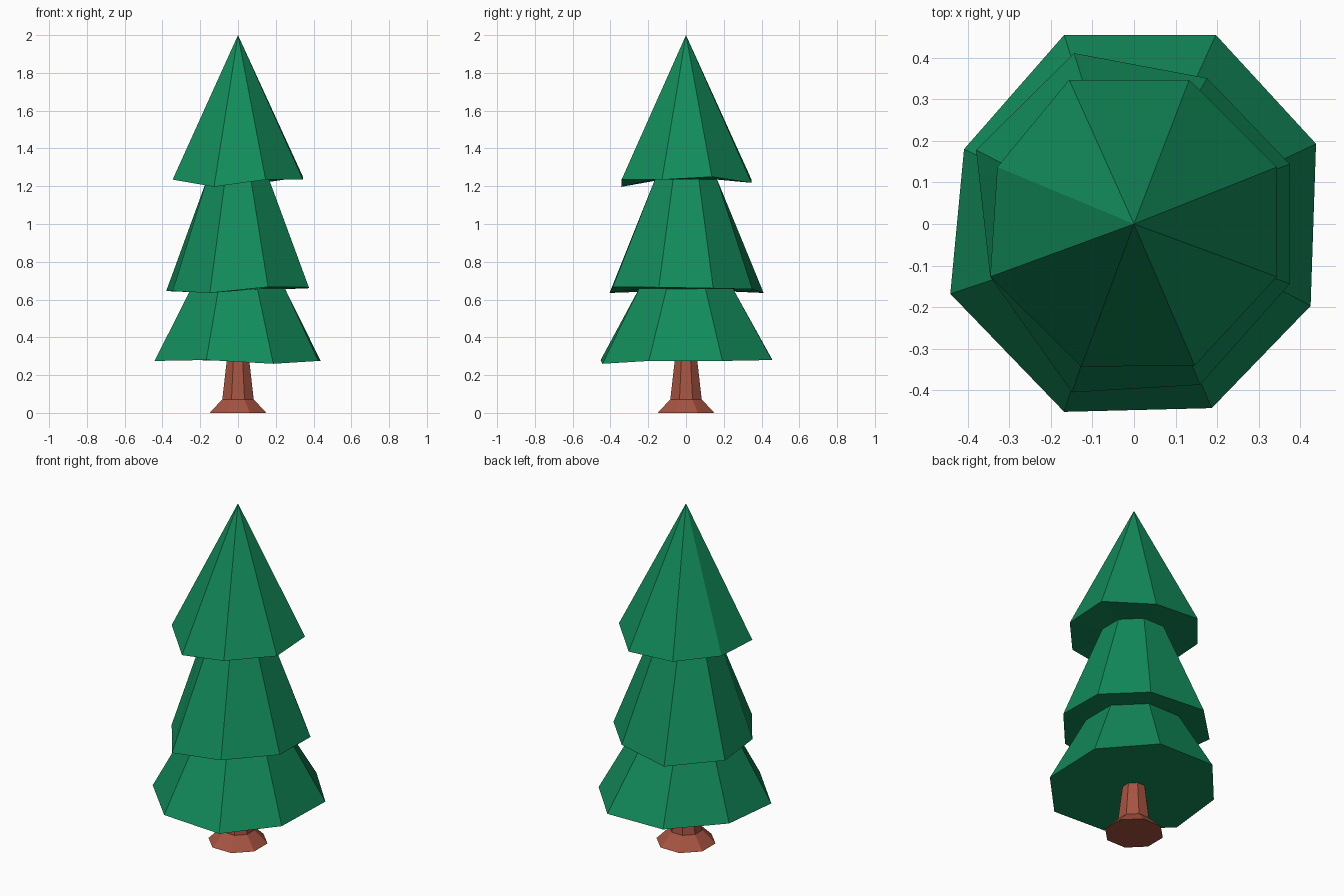
import bpy, bmesh, math

if "Cube" in bpy.data.objects:
    bpy.data.objects.remove(bpy.data.objects["Cube"])


def material(name, rgb):
    m = bpy.data.materials.new(name)
    m.diffuse_color = (*rgb, 1)
    m.use_nodes = True
    m.node_tree.nodes["Principled BSDF"].inputs["Base Color"].default_value = m.diffuse_color
    return m


def octagon(apothem, z):
    """Regular ring, clockwise from the back-left corner, flat side to the front."""
    r = apothem / math.cos(math.pi / 8)
    return [(r * math.cos(a), r * math.sin(a), z)
            for a in (math.radians(112.5 - 45 * i) for i in range(8))]


def loft(name, rings, mat, tip=None):
    """Bridge successive rings, closing the bottom and the top (or a pointed tip)."""
    bm = bmesh.new()
    loops = [[bm.verts.new(p) for p in ring] for ring in rings]
    for a, b in zip(loops, loops[1:]):
        for i in range(8):
            j = (i + 1) % 8
            bm.faces.new((a[i], a[j], b[j], b[i]))
    bm.faces.new(loops[0])
    if tip:
        t = bm.verts.new(tip)
        for i in range(8):
            bm.faces.new((loops[-1][i], loops[-1][(i + 1) % 8], t))
    else:
        bm.faces.new(loops[-1])
    bmesh.ops.recalc_face_normals(bm, faces=bm.faces)
    me = bpy.data.meshes.new(name)
    bm.to_mesh(me)
    bm.free()
    me.materials.append(mat)
    ob = bpy.data.objects.new(name, me)
    bpy.context.collection.objects.link(ob)
    return ob


green = material("pine green", (0.006, 0.26, 0.104))
brown = material("bark brown", (0.38, 0.088, 0.052))

# Irregular hand-cut rims of the three branch tiers
low_rim = [(-.168, .455, .285), (.197, .455, .28), (.438, .193, .275), (.425, -.197, .275),
           (.187, -.443, .26), (-.168, -.452, .28), (-.442, -.168, .275), (-.409, .18, .28)]
mid_rim = [(-.144, .411, .635), (.176, .351, .655), (.375, .144, .66), (.375, -.144, .665),
           (.159, -.387, .667), (-.149, -.405, .635), (-.346, -.127, .645), (-.38, .178, .645)]
top_rim = [(-.156, .347, 1.235), (.133, .347, 1.218), (.344, .137, 1.25), (.344, -.127, 1.235),
           (.146, -.341, 1.235), (-.127, -.343, 1.197), (-.346, -.127, 1.235), (-.329, .137, 1.235)]

# Foliage: rims stepping in to narrower necks, ending in a point
loft("foliage", [low_rim, octagon(.25, .655), mid_rim, octagon(.165, 1.235), top_rim],
     green, tip=(0, 0, 2))

# Trunk with flared foot
loft("trunk", [octagon(.15, 0), octagon(.083, .072), octagon(.057, .3)], brown)
